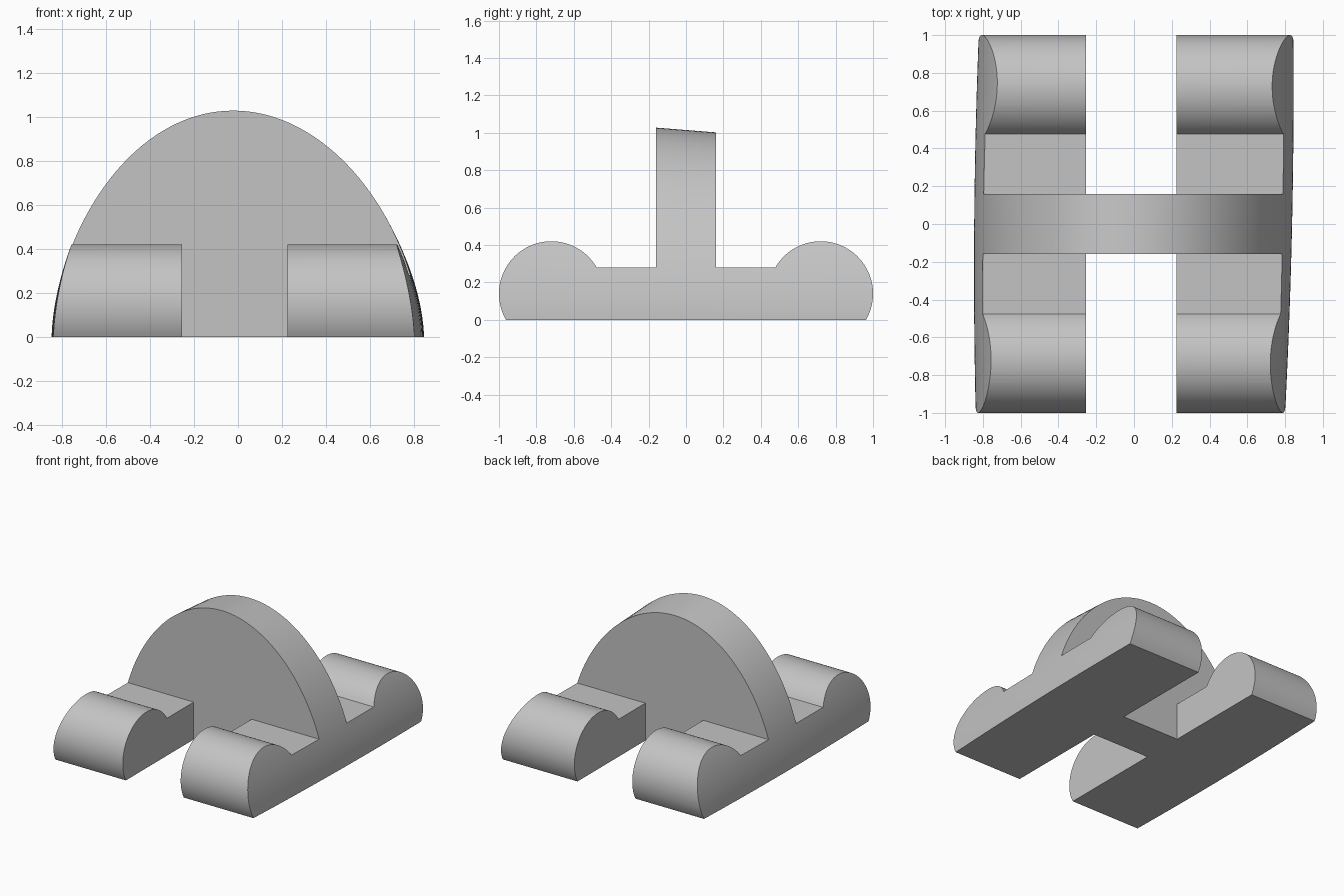
import bpy, bmesh
from math import sin, cos, pi, radians

cube = bpy.data.objects.get("Cube")
if cube:
    bpy.data.objects.remove(cube, do_unlink=True)

grey = bpy.data.materials.new("light grey")
grey.use_nodes = True
colour = (0.55, 0.55, 0.55, 1)
grey.diffuse_color = colour
grey.node_tree.nodes["Principled BSDF"].inputs["Base Color"].default_value = colour


def loft(name, rings):
    """Closed solid through a series of matching rings."""
    bm = bmesh.new()
    loops = [[bm.verts.new(p) for p in ring] for ring in rings]
    n = len(loops[0])
    for a, b in zip(loops, loops[1:]):
        for i in range(n):
            j = (i + 1) % n
            bm.faces.new((a[i], a[j], b[j], b[i]))
    bm.faces.new(loops[0])
    bm.faces.new(loops[-1])
    bmesh.ops.recalc_face_normals(bm, faces=bm.faces)
    mesh = bpy.data.meshes.new(name)
    bm.to_mesh(mesh)
    bm.free()
    mesh.materials.append(grey)
    obj = bpy.data.objects.new(name, mesh)
    bpy.context.collection.objects.link(obj)
    return obj


def dome_ring(y, steps=72):
    """Arched section, slightly lower and shifted towards the back."""
    left = 0.846 - 0.008 * y - 0.016 * y * y
    right = 0.837 + 0.022 * y - 0.015 * y * y
    height = 1.015 - 0.08 * y
    mid, half = (right - left) / 2, (right + left) / 2
    ring = [(right, y, -0.1)]
    for i in range(steps + 1):
        t = pi * i / steps
        s = max(sin(t), 0) ** (2 / 1.7)
        ring.append((mid + half * cos(t) - 0.015 * s * s, y, height * s))
    ring.append((-left, y, -0.1))
    return ring


def cut(obj, cutter, operation):
    mod = obj.modifiers.new("cut", "BOOLEAN")
    mod.operation, mod.solver, mod.object = operation, "EXACT", cutter
    bpy.context.view_layer.objects.active = obj
    bpy.ops.object.modifier_apply(modifier=mod.name)
    bpy.data.objects.remove(cutter, do_unlink=True)


# Domed body that gives the arched outer sides
body = loft("arched_stand", [dome_ring(-1.05 + 2.1 * i / 20) for i in range(21)])

# Side profile: rounded feet, flat decks and the upright wall
profile = []
for i in range(41):
    a = radians(210 - 180 * i / 40)
    profile.append((-0.72 + 0.28 * cos(a), 0.14 + 0.28 * sin(a)))
profile += [(-0.16, 0.28), (-0.16, 1.3)]
profile += [(-y, z) for y, z in reversed(profile)]
side = loft("side_cutter", [[(x, y, z) for y, z in profile] for x in (-1.2, 1.2)])
cut(body, side, "INTERSECT")

# Open slots between the feet, front and back
for s in (-1, 1):
    box = [(-0.255, 0.16 * s), (0.225, 0.16 * s), (0.225, 1.2 * s), (-0.255, 1.2 * s)]
    slot = loft("slot_cutter", [[(x, y, z) for x, y in box] for z in (-0.2, 0.8)])
    cut(body, slot, "DIFFERENCE")

# Smooth curved surfaces, keeping the edges sharp
bpy.ops.object.select_all(action="DESELECT")
body.select_set(True)
bpy.context.view_layer.objects.active = body
bpy.ops.object.shade_smooth_by_angle(angle=radians(25))
